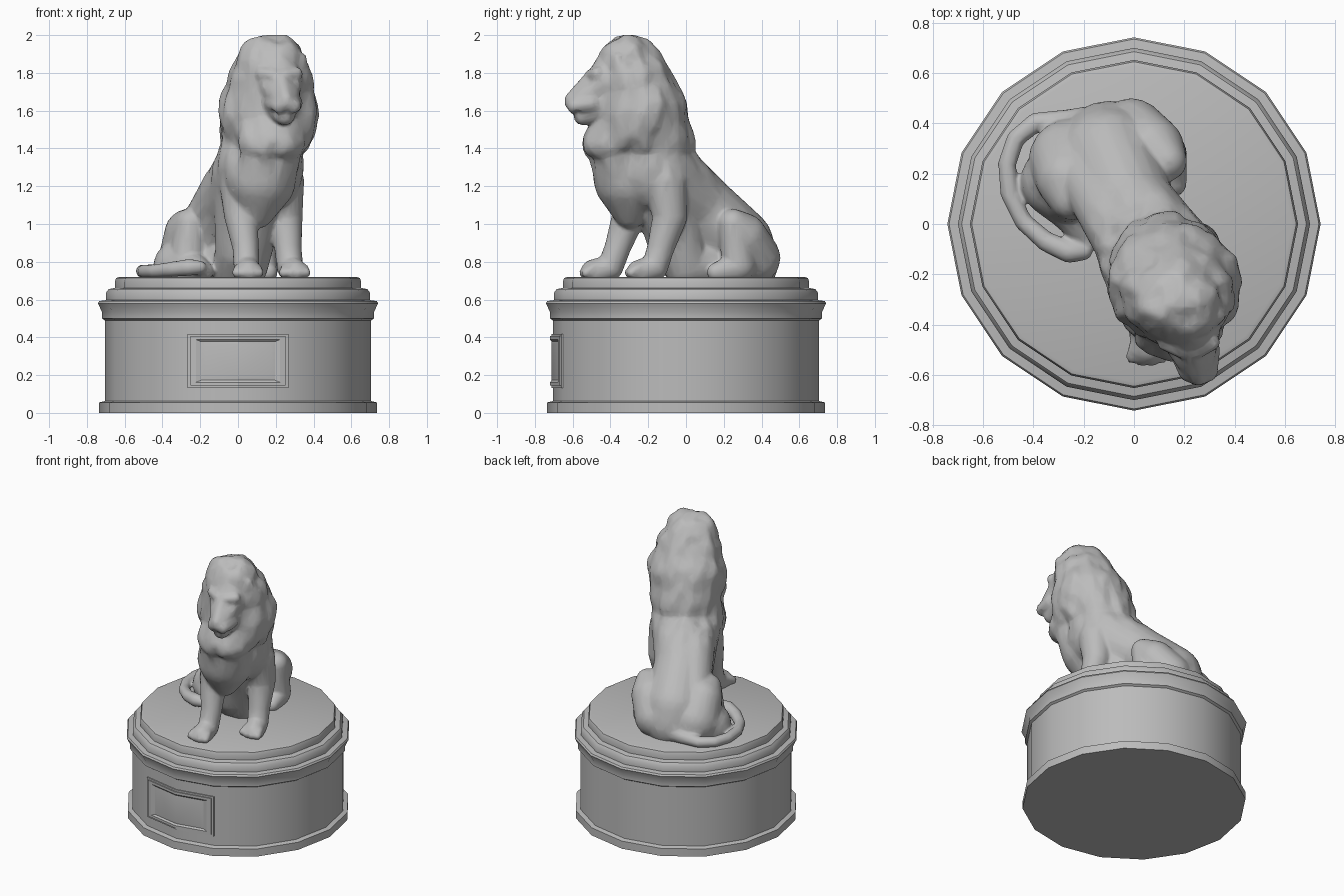
import bpy, bmesh, math
from mathutils import Matrix, Vector, noise

if "Cube" in bpy.data.objects:
    bpy.data.objects.remove(bpy.data.objects["Cube"])

stone = bpy.data.materials.new("grey stone")
stone.use_nodes = True
stone.diffuse_color = (0.5, 0.5, 0.5, 1)
stone.node_tree.nodes["Principled BSDF"].inputs["Base Color"].default_value = (0.5, 0.5, 0.5, 1)


def make_object(name, bm, angle):
    mesh = bpy.data.meshes.new(name)
    bmesh.ops.recalc_face_normals(bm, faces=bm.faces[:])
    bm.to_mesh(mesh)
    bm.free()
    mesh.materials.append(stone)
    obj = bpy.data.objects.new(name, mesh)
    bpy.context.collection.objects.link(obj)
    bpy.ops.object.select_all(action="DESELECT")
    obj.select_set(True)
    bpy.context.view_layer.objects.active = obj
    bpy.ops.object.shade_smooth_by_angle(angle=math.radians(angle))
    return obj


def skin_rings(bm, rings):
    """Bridge closed rings of points, capping both ends."""
    loops = [[bm.verts.new(p) for p in ring] for ring in rings]
    n = len(loops[0])
    for a, b in zip(loops, loops[1:]):
        for i in range(n):
            j = (i + 1) % n
            bm.faces.new((a[i], a[j], b[j], b[i]))
    bm.faces.new(loops[0])
    bm.faces.new(loops[-1])


# Round sixteen-sided pedestal with mouldings
profile = [(.735, 0), (.735, .055), (.705, .063), (.705, .49), (.72, .50),
           (.72, .535), (.742, .58), (.735, .592), (.70, .597), (.70, .635),
           (.685, .655), (.652, .662), (.652, .695), (.645, .714), (.628, .72)]
SIDES = 16
bm = bmesh.new()
skin_rings(bm, [[(r * math.sin(math.tau * i / SIDES), -r * math.cos(math.tau * i / SIDES), z)
                 for i in range(SIDES)] for r, z in profile])
make_object("pedestal", bm, 40)

# Framed plaque bent around the pedestal: half width, half height, distance out
steps = [(.267, .143, .69), (.267, .143, .713), (.252, .131, .713), (.252, .131, .721),
         (.222, .113, .721), (.195, .102, .711), (.172, .088, .713)]
bend = math.tan(math.pi / SIDES)
bm = bmesh.new()
skin_rings(bm, [[(x, abs(x) * bend - d, .275 + z)
                 for x, z in ((-w, -h), (0, -h), (w, -h), (w, h), (0, h), (-w, h))]
                for w, h, d in steps])
make_object("plaque", bm, 18)


# Lion, blended from hulls around balls (x, y, z, radius or three radii)
lion = bmesh.new()


def add_ball(bm, x, y, z, rx, ry=None, rz=None):
    m = Matrix.Translation((x, y, z)) @ Matrix.Diagonal((rx, ry or rx, rz or rx, 1))
    bmesh.ops.create_icosphere(bm, subdivisions=3, radius=1, matrix=m)


def blend(*balls):
    """Wrap each neighbouring pair of balls in a smooth hull."""
    for a, b in zip(balls, balls[1:]):
        part = bmesh.new()
        add_ball(part, *a)
        add_ball(part, *b)
        hull = bmesh.ops.convex_hull(part, input=part.verts[:])
        junk = [v for v in hull["geom_interior"] + hull["geom_unused"]
                if isinstance(v, bmesh.types.BMVert)]
        bmesh.ops.delete(part, geom=list(set(junk)), context="VERTS")
        bmesh.ops.recalc_face_normals(part, faces=part.faces[:])
        mesh = bpy.data.meshes.new("part")
        part.to_mesh(mesh)
        part.free()
        lion.from_mesh(mesh)
        bpy.data.meshes.remove(mesh)


# Torso, rump, and belly reaching the ground
blend((-.1, .29, .8, .2), (-.1, .265, .89, .2), (-.015, .06, 1.1, .185), (.11, -.17, 1.28, .235))
blend((-.2, .2, .98, .11), (-.02, -.05, 1.23, .15))
blend((.08, -.1, 1.12, .17), (.04, .0, .78, .12), (-.06, .14, .8, .16))
blend((.03, -.14, 1.2, .16), (.0, -.07, .86, .12), (-.02, .02, .76, .12))
# Mane and chest fur
blend((.13, -.31, 1.86, .13, .14, .14), (.24, -.31, 1.86, .11, .14, .14))
blend((.175, -.31, 1.85, .16, .15, .15), (.17, -.28, 1.74, .23, .2, .2))
blend((.17, -.3, 1.82, .19, .18, .17), (.165, -.24, 1.58, .265, .25, .24),
      (.12, -.17, 1.43, .22), (.115, -.2, 1.3, .23))
blend((.165, -.24, 1.58, .25, .22, .22), (.175, -.385, 1.43, .185, .165, .13))
blend((.17, -.36, 1.4, .17, .16, .13), (.12, -.3, 1.24, .19), (.1, -.295, 1.07, .095))
# Head, snout, jaw, nose
blend((.185, -.34, 1.88, .1), (.215, -.42, 1.75, .13, .11, .12))
blend((.215, -.42, 1.75, .125, .11, .11), (.255, -.573, 1.64, .062, .07, .05))
blend((.215, -.4, 1.66, .12), (.248, -.545, 1.57, .052, .05, .048))
blend((.225, -.5, 1.775, .04), (.255, -.612, 1.665, .036, .03, .027))
for side in (-1, 1):
    # Whisker cheek, brow and ear on each side
    blend((.24 + side * .05, -.5, 1.64, .052), (.255 + side * .034, -.585, 1.625, .045))
    blend((.22 + side * .03, -.505, 1.79, .03), (.217 + side * .09, -.47, 1.795, .035))
    blend((.18 + side * .125, -.36, 1.83, .05), (.18 + side * .145, -.36, 1.88, .028))
# Forelegs and paws
blend((.235, -.11, 1.22, .115), (.25, -.085, 1.04, .092), (.265, -.135, .87, .072),
      (.275, -.165, .77, .07), (.305, -.25, .745, .065))
blend((.03, -.24, 1.22, .13), (.015, -.3, 1.05, .09), (.04, -.36, .88, .07),
      (.045, -.4, .77, .068), (.055, -.49, .745, .068))
for x, y in ((.3, -.26), (.052, -.5)):
    for t in (-.057, -.019, .019, .057):
        blend((x + t * .8, y + .01, .765, .028), (x + t, y - .045 + abs(t) * .3, .742, .027))
# Haunches, knees and hind paws
blend((-.01, .36, .82, .14), (.07, .3, .93, .13), (.13, .25, 1., .08), (.12, .28, .78, .09))
blend((.13, .27, .77, .08), (.16, .16, .745, .05))
blend((-.25, .25, .82, .17), (-.26, .18, .95, .13), (-.25, .1, 1., .085), (-.27, .1, .78, .1))
blend((-.3, .17, .77, .15), (-.26, .08, .77, .1), (-.18, -.06, .75, .05))
# Tail curled round the right side
blend((-.1, .4, .78, .08), (-.27, .41, .755, .045), (-.39, .405, .75, .038), (-.47, .34, .75, .036),
      (-.505, .24, .75, .036), (-.495, .12, .75, .036), (-.44, .01, .75, .036),
      (-.35, -.07, .76, .04), (-.26, -.11, .77, .045), (-.2, -.11, .77, .035))

lion_obj = make_object("lion", lion, 60)


def apply(kind, **settings):
    mod = lion_obj.modifiers.new(kind, kind)
    for key, value in settings.items():
        setattr(mod, key, value)
    bpy.ops.object.modifier_apply(modifier=mod.name)


for mod in lion_obj.modifiers[:]:
    lion_obj.modifiers.remove(mod)
apply("REMESH", mode="VOXEL", voxel_size=.01)
apply("SMOOTH", factor=.5, iterations=6)

# Carve mane locks, and press in the eyes and mouth corners
dents = [(Vector((.228 + s * .06, -.515, 1.745)), .04, .02) for s in (-1, 1)]
dents += [(Vector((.25 + s * .055, -.575, 1.592)), .03, .014) for s in (-1, 1)]
face_centre = Vector((.24, -.56, 1.68))
bm = bmesh.new()
bm.from_mesh(lion_obj.data)
bm.normal_update()
moves = []
for v in bm.verts:
    p = v.co
    amount = 0
    if p.z > 1.2:
        fade = min(1, (p.z - 1.2) / .15)
        fade *= max(0, min(1, ((p - face_centre).length - .16) / .12))
        amount = fade * (.02 * noise.noise(Vector((p.x * 9, p.y * 9, p.z * 5)))
                         + .012 * noise.noise(Vector((p.x * 18, p.y * 18, p.z * 8))))
    for centre, reach, depth in dents:
        amount -= depth * max(0, 1 - (p - centre).length / reach)
    moves.append((v, v.normal * amount))
for v, shift in moves:
    v.co += shift
# Flatten the crown
for v in bm.verts:
    v.co.z = min(v.co.z, 2)
bm.to_mesh(lion_obj.data)
bm.free()
apply("DECIMATE", ratio=.12)
bpy.ops.object.shade_smooth_by_angle(angle=math.radians(60))
